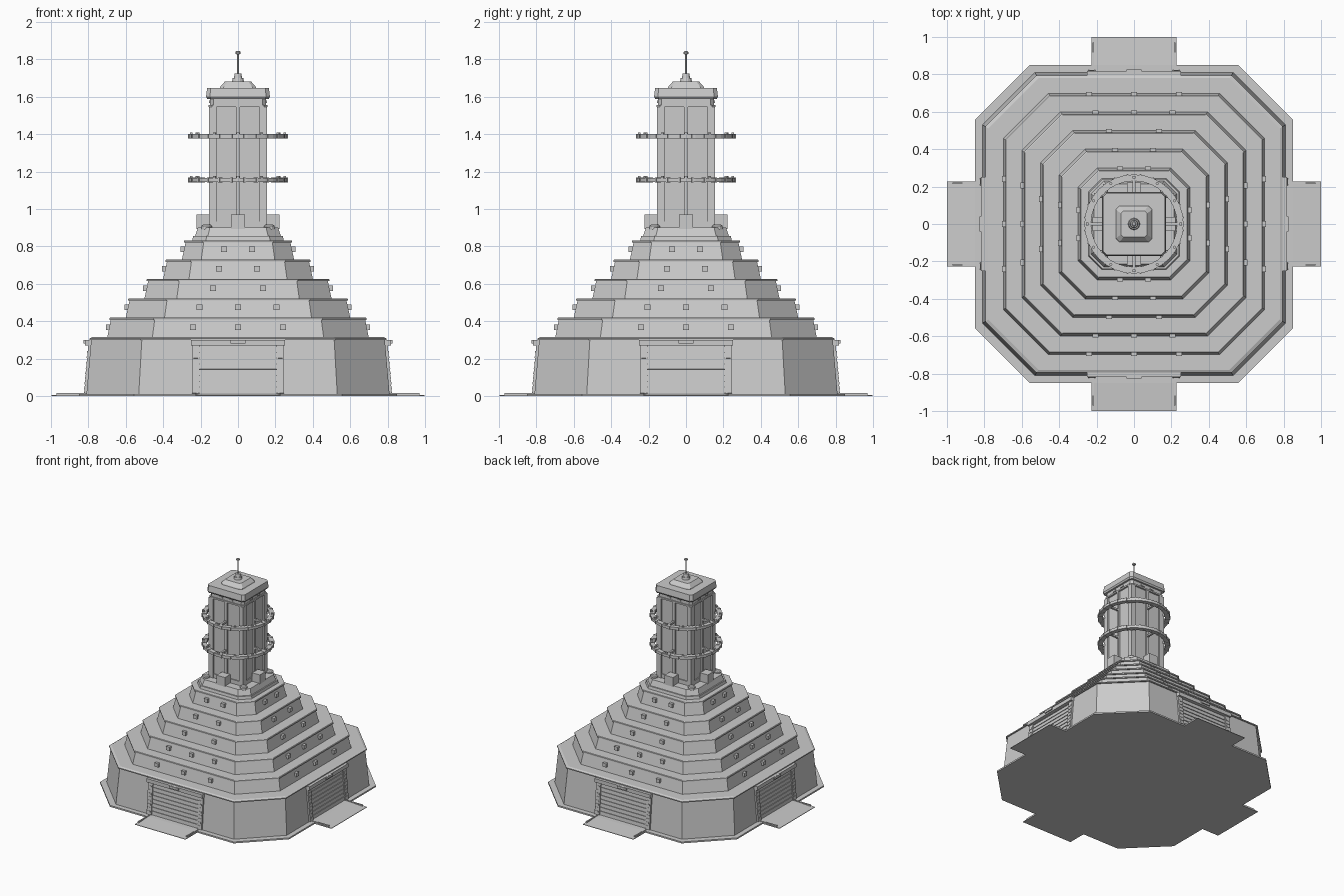
import bpy, bmesh
from math import pi, cos, sin, atan
from mathutils import Matrix, Vector

if "Cube" in bpy.data.objects:
    bpy.data.objects.remove(bpy.data.objects["Cube"])

RATIO = 0.655  # flat half-width of each octagon relative to its half-extent


def finish(name, bm):
    bmesh.ops.recalc_face_normals(bm, faces=bm.faces)
    me = bpy.data.meshes.new(name)
    bm.to_mesh(me)
    bm.free()
    ob = bpy.data.objects.new(name, me)
    bpy.context.collection.objects.link(ob)
    return ob


def stack(name, profile, ratio=RATIO):
    """Chamfered-square sections lofted through (half_extent, z) pairs."""
    bm = bmesh.new()
    rings = []
    for h, z in profile:
        f = h * ratio
        pts = [(f, -h), (h, -f), (h, f), (f, h), (-f, h), (-h, f), (-h, -f), (-f, -h)]
        rings.append([bm.verts.new((x, y, z)) for x, y in pts])
    for a, b in zip(rings, rings[1:]):
        for i in range(8):
            j = (i + 1) % 8
            bm.faces.new((a[i], a[j], b[j], b[i]))
    bm.faces.new(rings[0][::-1])
    bm.faces.new(rings[-1])
    return finish(name, bm)


def boxes(name, items, count=4, start=0.0):
    """Boxes (centre, size, tilt about x) repeated around z."""
    bm = bmesh.new()
    for k in range(count):
        turn = Matrix.Rotation(start + k * 2 * pi / count, 4, 'Z')
        for c, s, tilt in items:
            m = turn @ Matrix.Translation(c) @ Matrix.Rotation(tilt, 4, 'X') @ Matrix.Diagonal((*s, 1))
            bmesh.ops.create_cube(bm, size=1, matrix=m)
    return finish(name, bm)


def lathe(name, profile, n, closed=False, centre=(0, 0)):
    """Revolve (radius, z) pairs about a vertical axis."""
    bm = bmesh.new()
    rings = [[bm.verts.new((centre[0] + r * cos(2 * pi * i / n), centre[1] + r * sin(2 * pi * i / n), z))
              for i in range(n)] for r, z in profile]
    pairs = list(zip(rings, rings[1:])) + ([(rings[-1], rings[0])] if closed else [])
    for a, b in pairs:
        for i in range(n):
            j = (i + 1) % n
            bm.faces.new((a[i], a[j], b[j], b[i]))
    if not closed:
        bm.faces.new(rings[0][::-1])
        bm.faces.new(rings[-1])
    return finish(name, bm)


# Ground slab and main hall
stack("ground_slab", [(0.85, 0), (0.85, 0.012)])
stack("main_hall", [(0.81, 0.012), (0.785, 0.30), (0.795, 0.30), (0.795, 0.308), (0.78, 0.315)])

# Entrance ramps, one per side, with low kerbs
bm = bmesh.new()
for k in range(4):
    turn = Matrix.Rotation(k * pi / 2, 4, 'Z')
    prof = [(-0.8, 0), (-1.0, 0), (-1.0, 0.004), (-0.85, 0.013), (-0.8, 0.013)]
    sides = [[bm.verts.new(turn @ Vector((x, y, z))) for y, z in prof] for x in (-0.228, 0.228)]
    bm.faces.new(sides[0])
    bm.faces.new(sides[1][::-1])
    for i in range(5):
        j = (i + 1) % 5
        bm.faces.new((sides[0][i], sides[0][j], sides[1][j], sides[1][i]))
finish("entrance_ramps", bm)
boxes("ramp_kerbs", [((s * 0.218, -0.895, 0.011), (0.01, 0.15, 0.012), 0) for s in (-1, 1)])


# Doors follow the sloping hall wall
slope = -atan(0.025 / 0.288)
def wall(z):
    return -(0.81 - 0.025 * (z - 0.012) / 0.288)


slats = []
for i in range(8):
    z = 0.032 + i * 0.031
    slats.append(((0, wall(z), z), (0.41, 0.012, 0.026), slope))
boxes("shutter_doors", slats)
frame = []
for s in (-1, 1):
    frame.append(((s * 0.226, wall(0.145), 0.145), (0.042, 0.026, 0.262), slope))
    for i in range(8):  # small bolts up each jamb
        z = 0.04 + i * 0.028
        frame.append(((s * 0.226, wall(z) - 0.012, z), (0.026, 0.008, 0.012), slope))
boxes("door_jambs", frame)
boxes("door_lintels", [((0, -0.8, 0.285), (0.5, 0.034, 0.03), 0)])
boxes("lintel_lamps", [((0, -0.815, 0.29), (0.08, 0.022, 0.018), 0)])

# Stepped tiers with a rim on each, and small windows
tiers = [(0.70, 0.31, 0.42, (-0.24, 0, 0.24)), (0.60, 0.42, 0.522, (-0.205, 0, 0.205)),
         (0.50, 0.522, 0.627, (-0.133, 0.133)), (0.40, 0.627, 0.73, (-0.102, 0.102)),
         (0.30, 0.73, 0.833, (-0.075, 0.075))]
windows = []
for n, (h, z0, z1, xs) in enumerate(tiers, 1):
    t = h - 0.02
    stack(f"tier_{n}", [(h, z0), (t, z1 - 0.012), (t + 0.008, z1 - 0.012), (t + 0.008, z1 - 0.003), (t + 0.004, z1)])
    zc = (z0 + z1) / 2 + 0.003
    windows += [((x, -(h - 0.008), zc), (0.032, 0.03, 0.03), 0) for x in xs]
boxes("tier_windows", windows)
stack("tower_plinth", [(0.245, 0.83), (0.24, 0.855), (0.23, 0.855), (0.215, 0.9)], 0.7)

# Equipment at the foot of the tower
boxes("plinth_cabinets", [((0, -0.187, 0.932), (0.075, 0.07, 0.075), 0)])
for sx in (-1, 1):
    for sy in (-1, 1):
        lathe("plinth_vent", [(0.028, 0.89), (0.028, 0.91), (0.02, 0.916)], 12, centre=(sx * 0.168, sy * 0.168))

# Tower shaft with corner posts, ribs and top band
stack("tower_shaft", [(0.144, 0.89), (0.144, 1.56)], 0.9)
boxes("corner_posts", [((-0.136, -0.136, 1.22), (0.04, 0.04, 0.65), 0)])
boxes("shaft_ribs", [((0, -0.145, 1.22), (0.022, 0.022, 0.65), 0)])
boxes("shaft_skirting", [((0, -0.145, 0.915), (0.25, 0.014, 0.035), 0)])
stack("tower_collar", [(0.158, 1.545), (0.158, 1.557), (0.15, 1.557), (0.15, 1.6)], 0.88)
boxes("collar_slots", [((x, -0.151, 1.573), (0.03, 0.01, 0.014), 0) for x in (-0.045, 0.045)])

# Tower roof, mast base and mast
stack("tower_cap", [(0.164, 1.588), (0.171, 1.6), (0.165, 1.648)], 0.88)
stack("cap_hatch", [(0.098, 1.645), (0.094, 1.655), (0.07, 1.682)], 0.8)
lathe("mast_base", [(0.032, 1.68), (0.028, 1.7), (0.022, 1.7), (0.018, 1.724)], 16)
lathe("mast", [(0.0055, 1.72), (0.0055, 1.826), (0.013, 1.83), (0.013, 1.84), (0.008, 1.845)], 10)

# Ring walkways with spokes and studs
for name, z in (("lower", 1.145), ("upper", 1.378)):
    lathe(f"{name}_ring", [(0.23, z), (0.265, z), (0.265, z + 0.022), (0.23, z + 0.022)], 32, True)
    boxes(f"{name}_ring_spokes", [((0, -0.19, z + 0.011), (0.016, 0.1, 0.014), 0)])
    boxes(f"{name}_ring_corner_spokes", [((0, -0.215, z + 0.011), (0.016, 0.05, 0.014), 0)], 4, pi / 4)
    boxes(f"{name}_ring_clamps", [((0, -0.248, z + 0.011), (0.008, 0.042, 0.026), 0)], 24, pi / 24)
    boxes(f"{name}_ring_studs", [((0, -0.25, z + 0.025), (0.014, 0.014, 0.014), 0)], 12)
